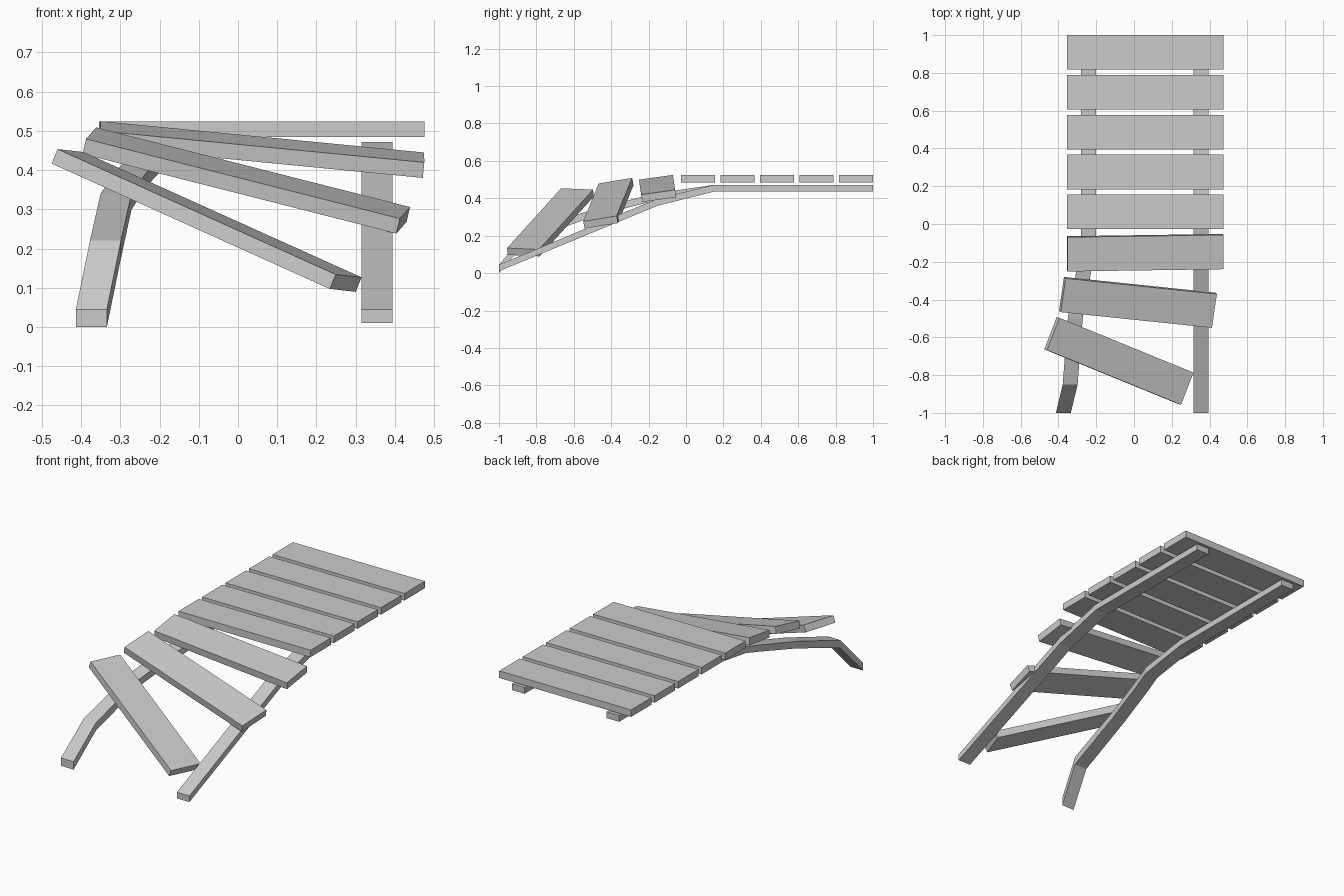
import bpy
from mathutils import Vector, Matrix

if "Cube" in bpy.data.objects:
    bpy.data.objects.remove(bpy.data.objects["Cube"])


def make_object(name, verts, faces):
    mesh = bpy.data.meshes.new(name)
    mesh.from_pydata(verts, [], faces)
    mesh.update()
    obj = bpy.data.objects.new(name, mesh)
    bpy.context.collection.objects.link(obj)
    return obj


def plank(name, center, along, across, size=(0.83, 0.183, 0.04)):
    # box oriented by its length and width directions
    u = Vector(along).normalized()
    v = Vector(across)
    v = (v - u * v.dot(u)).normalized()
    w = u.cross(v)
    c = Vector(center)
    corners = [(-1, -1), (1, -1), (1, 1), (-1, 1)]
    verts = [c + u * a * size[0] / 2 + v * b * size[1] / 2 + w * k * size[2] / 2
             for k in (-1, 1) for a, b in corners]
    faces = [(3, 2, 1, 0), (4, 5, 6, 7)]
    faces += [(i, (i + 1) % 4, (i + 1) % 4 + 4, i + 4) for i in range(4)]
    make_object(name, verts, faces)


def rail(name, stations, width=0.079):
    # rectangular section swept through (y, x centre, bottom z, top z)
    verts, faces = [], []
    for y, x, z0, z1 in stations:
        h = width / 2
        verts += [(x - h, y, z0), (x + h, y, z0), (x + h, y, z1), (x - h, y, z1)]
    for s in range(len(stations) - 1):
        for i in range(4):
            a, b = s * 4 + i, s * 4 + (i + 1) % 4
            faces.append((a, a + 4, b + 4, b))
    n = len(verts)
    faces += [(0, 1, 2, 3), (n - 1, n - 2, n - 3, n - 4)]
    obj = make_object(name, verts, faces)
    # consistent outward normals
    import bmesh
    bm = bmesh.new()
    bm.from_mesh(obj.data)
    bmesh.ops.recalc_face_normals(bm, faces=bm.faces)
    bm.to_mesh(obj.data)
    bm.free()


# level deck planks
for i in range(5):
    plank(f"deck_plank_{i + 1}", (0.06, 0.909 - 0.2112 * i, 0.504), (1, 0, 0), (0, 1, 0))

# loose, tilted planks
plank("tilted_plank_1", (0.06, -0.152, 0.4525), (0.826, 0.012, -0.08), (0, 0.18, 0.025))
plank("tilted_plank_2", (0.021, -0.415, 0.3735), (0.80, -0.083, -0.203), (0.025, 0.18, 0.03))
plank("tilted_plank_3", (-0.08, -0.725, 0.2715), (0.71, -0.29, -0.32), (0.065, 0.17, -0.007))

# supporting rails
rail("right_rail", [(-1, 0.355, 0.01, 0.045), (-0.15, 0.355, 0.361, 0.399),
                    (0.15, 0.355, 0.436, 0.472), (1, 0.355, 0.436, 0.472)])
rail("left_rail", [(-1, -0.374, 0.0, 0.045), (-0.85, -0.338, 0.175, 0.22),
                   (-0.5, -0.311, 0.3, 0.34), (-0.25, -0.266, 0.366, 0.404),
                   (-0.14, -0.241, 0.392, 0.429), (0.15, -0.24, 0.436, 0.472),
                   (1, -0.24, 0.436, 0.472)])
